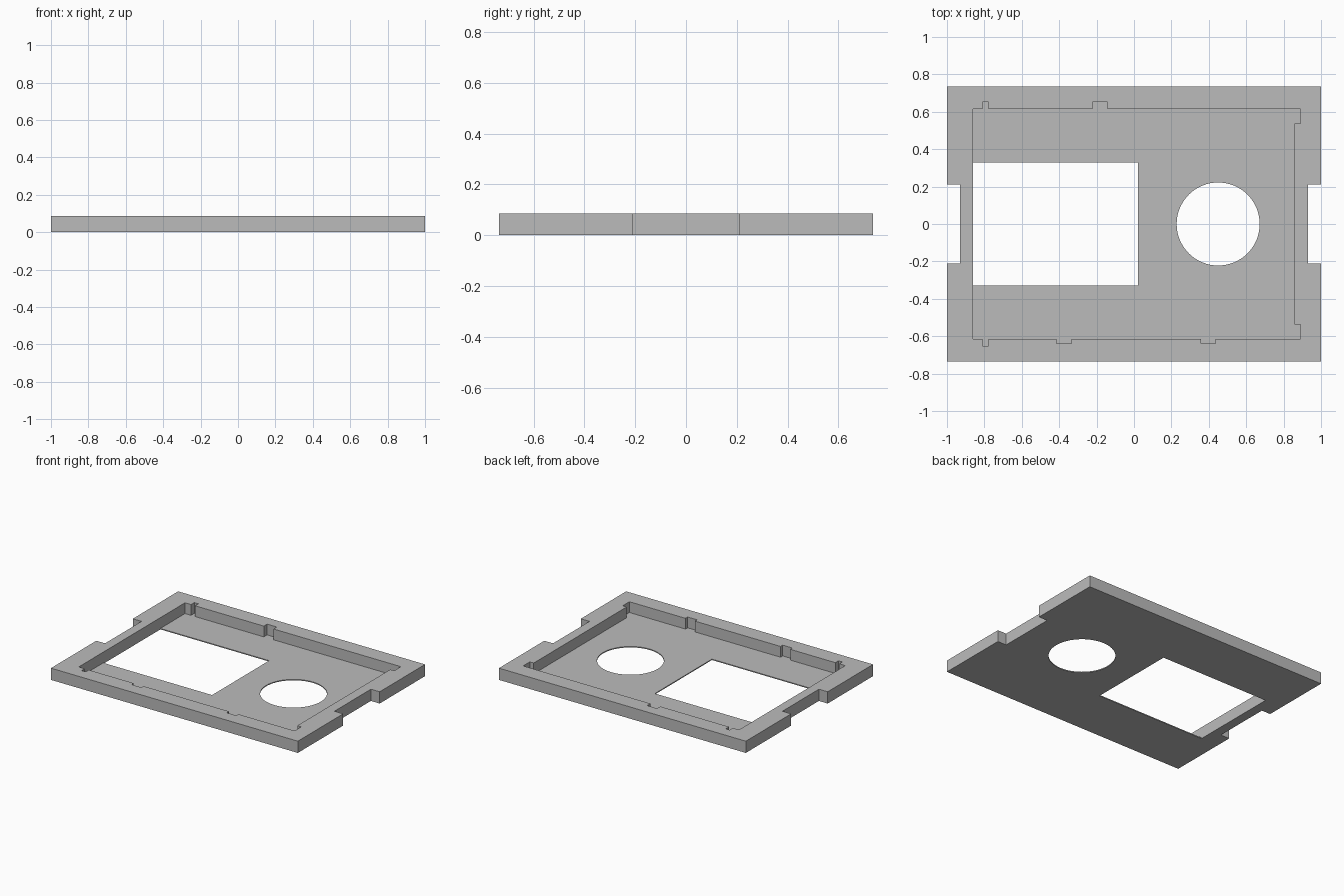
import bpy
import bmesh
import math

if "Cube" in bpy.data.objects:
    bpy.data.objects.remove(bpy.data.objects["Cube"], do_unlink=True)

HEIGHT, FLOOR = 0.086, 0.007
HALF_X, HALF_Y = 1.0, 0.736

grey = bpy.data.materials.new("plain grey")
grey.use_nodes = True
grey.diffuse_color = (0.5, 0.5, 0.5, 1)
grey.node_tree.nodes["Principled BSDF"].inputs["Base Color"].default_value = (0.5, 0.5, 0.5, 1)


def prism(name, outline, z0, z1):
    """Extrude a counter-clockwise outline from z0 to z1."""
    bm = bmesh.new()
    face = bm.faces.new([bm.verts.new((x, y, z0)) for x, y in outline])
    top = bmesh.ops.extrude_face_region(bm, geom=[face])["geom"]
    moved = [v for v in top if isinstance(v, bmesh.types.BMVert)]
    bmesh.ops.translate(bm, vec=(0, 0, z1 - z0), verts=moved)
    bmesh.ops.recalc_face_normals(bm, faces=bm.faces[:])
    mesh = bpy.data.meshes.new(name)
    bm.to_mesh(mesh)
    bm.free()
    mesh.materials.append(grey)
    obj = bpy.data.objects.new(name, mesh)
    bpy.context.collection.objects.link(obj)
    return obj


def cut(body, cutter):
    """Apply a boolean difference and discard the cutter."""
    cutter.hide_render = True
    mod = body.modifiers.new("cut", "BOOLEAN")
    mod.operation, mod.solver, mod.object = "DIFFERENCE", "EXACT", cutter
    bpy.ops.object.select_all(action="DESELECT")
    bpy.context.view_layer.objects.active = body
    body.select_set(True)
    bpy.ops.object.modifier_apply(modifier=mod.name)
    bpy.data.objects.remove(cutter, do_unlink=True)


def tabs(spans, wall):
    """Outline points for rectangular recesses stepping out from a wall."""
    pts = []
    for a, b, depth in spans:
        pts += [(a, wall), (a, depth), (b, depth), (b, wall)]
    return pts


# Outer frame with a grip notch in each short side
NX, NY = 0.929, 0.211
right_side = [(HALF_X, -HALF_Y), (HALF_X, -NY), (NX, -NY),
              (NX, NY), (HALF_X, NY), (HALF_X, HALF_Y)]
frame = prism("panel_frame", right_side + [(-x, -y) for x, y in right_side], 0, HEIGHT)

# Pocket outline: small recesses along the long walls, raised ledge on the right
LEFT, RIGHT, LEDGE = -0.86, 0.889, 0.857
PY, LY = 0.615, 0.538
front = tabs([(-0.811, -0.779, -0.651), (-0.415, -0.335, -0.64), (0.357, 0.435, -0.64)], -PY)
back = tabs([(-0.142, -0.222, 0.653), (-0.779, -0.811, 0.653)], PY)
pocket = ([(LEFT, -PY)] + front
          + [(RIGHT, -PY), (RIGHT, -LY), (LEDGE, -LY), (LEDGE, LY), (RIGHT, LY), (RIGHT, PY)]
          + back + [(LEFT, PY)])
cut(frame, prism("pocket_cutter", pocket, FLOOR, HEIGHT + 0.1))

# Rectangular window and round opening through the floor
WX, WY = 0.021, 0.33
window = [(LEFT, -WY), (WX, -WY), (WX, WY), (LEFT, WY)]
cut(frame, prism("window_cutter", window, -0.1, HEIGHT / 2))

SIDES, RADIUS, CX = 64, 0.222, 0.45
circle = [(CX + RADIUS * math.cos(math.tau * i / SIDES), RADIUS * math.sin(math.tau * i / SIDES))
          for i in range(SIDES)]
cut(frame, prism("round_cutter", circle, -0.1, HEIGHT / 2))

# Smooth only the round rim
bpy.ops.object.shade_smooth_by_angle(angle=math.radians(30))
